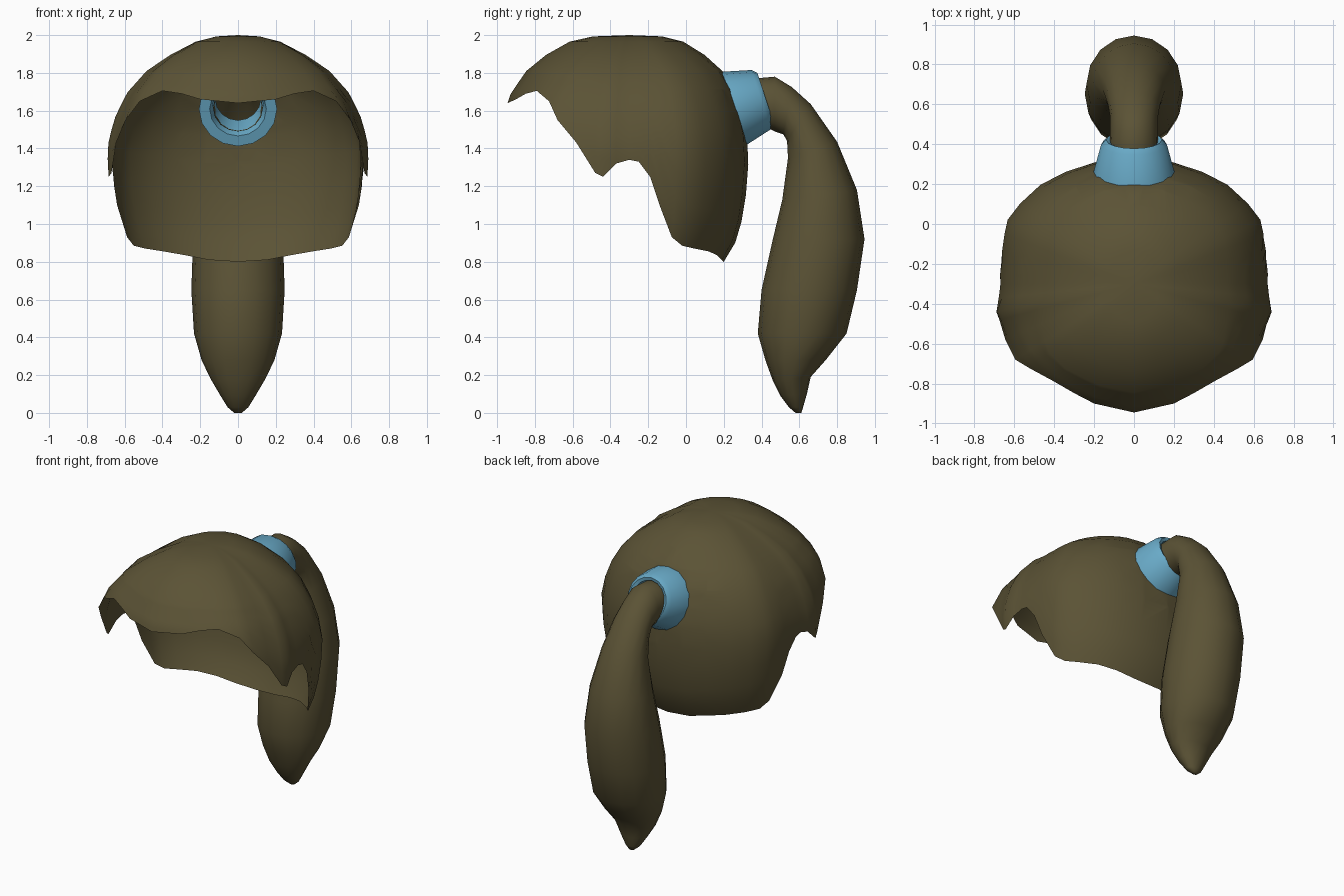
import bpy
import bmesh
import math
from mathutils import Vector

cube = bpy.data.objects.get("Cube")
if cube:
    bpy.data.objects.remove(cube)


def make_material(name, rgb):
    material = bpy.data.materials.new(name)
    material.use_nodes = True
    color = (*rgb, 1)
    material.diffuse_color = color
    material.node_tree.nodes["Principled BSDF"].inputs["Base Color"].default_value = color
    return material


def finish(bm, name, material, sharp_angle):
    mesh = bpy.data.meshes.new(name)
    bm.to_mesh(mesh)
    bm.free()
    mesh.materials.append(material)
    mesh.shade_smooth()
    mesh.set_sharp_from_angle(angle=math.radians(sharp_angle))
    part = bpy.data.objects.new(name, mesh)
    bpy.context.collection.objects.link(part)
    return part


def bridge(bm, loops):
    """Join closed vertex loops one after the other with quads."""
    for first, second in zip(loops, loops[1:]):
        count = len(first)
        for i in range(count):
            j = (i + 1) % count
            bm.faces.new((first[i], first[j], second[j], second[i]))


hair = make_material("olive brown hair", (0.105, 0.086, 0.036))
blue = make_material("sky blue band", (0.14, 0.40, 0.57))

# Shared placement of the band on the back of the head
band_center = Vector((0, 0.265, 1.615))
band_axis = Vector((0, 0.95, 0.31)).normalized()
band_side = Vector((1, 0, 0))
band_up = band_side.cross(band_axis)


def around_band(angle):
    return band_side * math.cos(angle) + band_up * math.sin(angle)


# Hair cap: dome profile as (radius fraction, height)
dome = [(0, 2.0), (.2, 1.993), (.37, 1.965), (.56, 1.895), (.73, 1.81), (.87, 1.69),
        (.955, 1.55), (1, 1.4), (.985, 1.2), (.945, 1.03), (.885, .9), (.77, .78)]
widest = 7
# Half of the hem from fringe to nape
hem_points = [(0, -.945, 1.64), (.2, -.9, 1.66), (.3, -.848, 1.69), (.4, -.79, 1.705),
              (.52, -.725, 1.65), (.595, -.68, 1.55), (.645, -.58, 1.43), (.67, -.48, 1.27),
              (.685, -.44, 1.25), (.675, -.37, 1.32), (.67, -.3, 1.34), (.67, -.25, 1.33),
              (.66, -.19, 1.25), (.64, -.14, 1.1), (.587, -.075, .93), (.552, -.02, .885),
              (.49, .045, .87), (.395, .12, .855), (.28, .165, .835), (.155, .19, .81),
              (0, .2, .8)]
crown = Vector((0, -0.3, 0))


def hem_step(height):
    for i in range(len(dome) - 1):
        high, low = dome[i][1], dome[i + 1][1]
        if height >= low:
            return i + (high - height) / (high - low)
    return len(dome) - 1


def dome_at(step, direction):
    """Radius fraction and height; the crown is fuller lengthwise than sideways."""
    i = min(int(step), len(dome) - 2)
    fraction, height = Vector(dome[i]).lerp(Vector(dome[i + 1]), step - i)
    if step < widest:
        fraction **= 1.15 - 0.35 * direction.y ** 2
    return fraction, height


def build_cap():
    bm = bmesh.new()
    level_rows, hem_rows = 4, 8
    full = hem_points + [(-x, y, z) for x, y, z in reversed(hem_points[1:-1])]
    loops = [[] for _ in range(level_rows + hem_rows)]
    for x, y, hem in full:
        reach = Vector((x, y, 0)) - crown
        direction = reach.normalized()
        last = hem_step(hem)
        reach /= dome_at(last, direction)[0]
        drop = (last - level_rows) / hem_rows
        for row, loop in enumerate(loops, 1):
            # Level rows on the crown, then rows spread down to the hem
            step = row if row <= level_rows else level_rows + drop * (row - level_rows)
            fraction, height = dome_at(step, direction)
            point = crown + reach * fraction
            loop.append(bm.verts.new((point.x, point.y, height)))
    bridge(bm, loops)
    top = bm.verts.new((crown.x, crown.y, dome[0][1]))
    for a, b in zip(loops[0], loops[0][1:] + loops[0][:1]):
        bm.faces.new((top, b, a))
    bmesh.ops.recalc_face_normals(bm, faces=bm.faces)
    top.normal_update()
    if top.normal.z < 0:
        bmesh.ops.reverse_faces(bm, faces=bm.faces)

    # Opening behind the band, cut with the sides of a prism
    sides, radius = 10, 0.165
    normals = [around_band(math.tau * i / sides) for i in range(sides)]
    for normal in normals:
        near = [f for f in bm.faces
                if f.calc_center_median().y > 0
                and (f.calc_center_median() - band_center).length < 0.35]
        geometry = set(near)
        for face in near:
            geometry.update(face.edges)
            geometry.update(face.verts)
        bmesh.ops.bisect_plane(bm, geom=list(geometry), plane_no=normal,
                               plane_co=band_center + normal * radius)
    inside = []
    for face in bm.faces:
        offset = face.calc_center_median() - band_center
        if abs(offset.dot(band_axis)) < 0.2 and all(offset.dot(n) < radius for n in normals):
            inside.append(face)
    bmesh.ops.delete(bm, geom=inside, context='FACES')
    finish(bm, "hair_cap", hair, 80)


# Hair band: tapered tube, profile as (radius, distance along the axis)
def build_band():
    bm = bmesh.new()
    sides = 16
    profile = [(.15, -.02), (.207, -.02), (.165, .14), (.14, .165), (.12, .155), (.136, .02)]
    loops = []
    for radius, along in profile:
        center = band_center + band_axis * along
        loops.append([bm.verts.new(center + around_band(math.tau * i / sides) * radius)
                      for i in range(sides)])
    bridge(bm, loops + loops[:1])
    bmesh.ops.recalc_face_normals(bm, faces=bm.faces)
    finish(bm, "hair_band", blue, 35)


# Ponytail: sections as (outer y, outer z, inner y, inner z, half width)
def build_ponytail():
    sections = [(.225, 1.74, .305, 1.49, .132), (.36, 1.77, .43, 1.51, .122),
                (.47, 1.78, .47, 1.49, .12),
                (.56, 1.725, .515, 1.475, .12), (.66, 1.635, .535, 1.44, .13),
                (.8, 1.435, .54, 1.35, .155), (.905, 1.18, .51, 1.13, .205),
                (.945, .92, .46, .92, .238), (.905, .65, .4, .65, .247),
                (.85, .42, .38, .42, .233), (.74, .28, .42, .28, .193),
                (.66, .19, .46, .17, .145), (.64, .1, .5, .09, .095),
                (.62, .03, .545, .03, .055), (.61, 0, .58, 0, .02)]
    bm = bmesh.new()
    sides = 16
    loops = []
    for outer_y, outer_z, inner_y, inner_z, width in sections:
        outer = Vector((0, outer_y, outer_z))
        inner = Vector((0, inner_y, inner_z))
        middle, half = (outer + inner) / 2, (outer - inner) / 2
        loop = []
        for i in range(sides):
            angle = math.tau * i / sides
            loop.append(bm.verts.new(middle + half * math.cos(angle)
                                     + band_side * width * math.sin(angle)))
        loops.append(loop)
    bridge(bm, loops)
    tip = bm.faces.new(loops[-1])
    bmesh.ops.recalc_face_normals(bm, faces=bm.faces)
    if tip.normal.z > 0:
        bmesh.ops.reverse_faces(bm, faces=bm.faces)
    finish(bm, "ponytail", hair, 80)


build_cap()
build_band()
build_ponytail()
